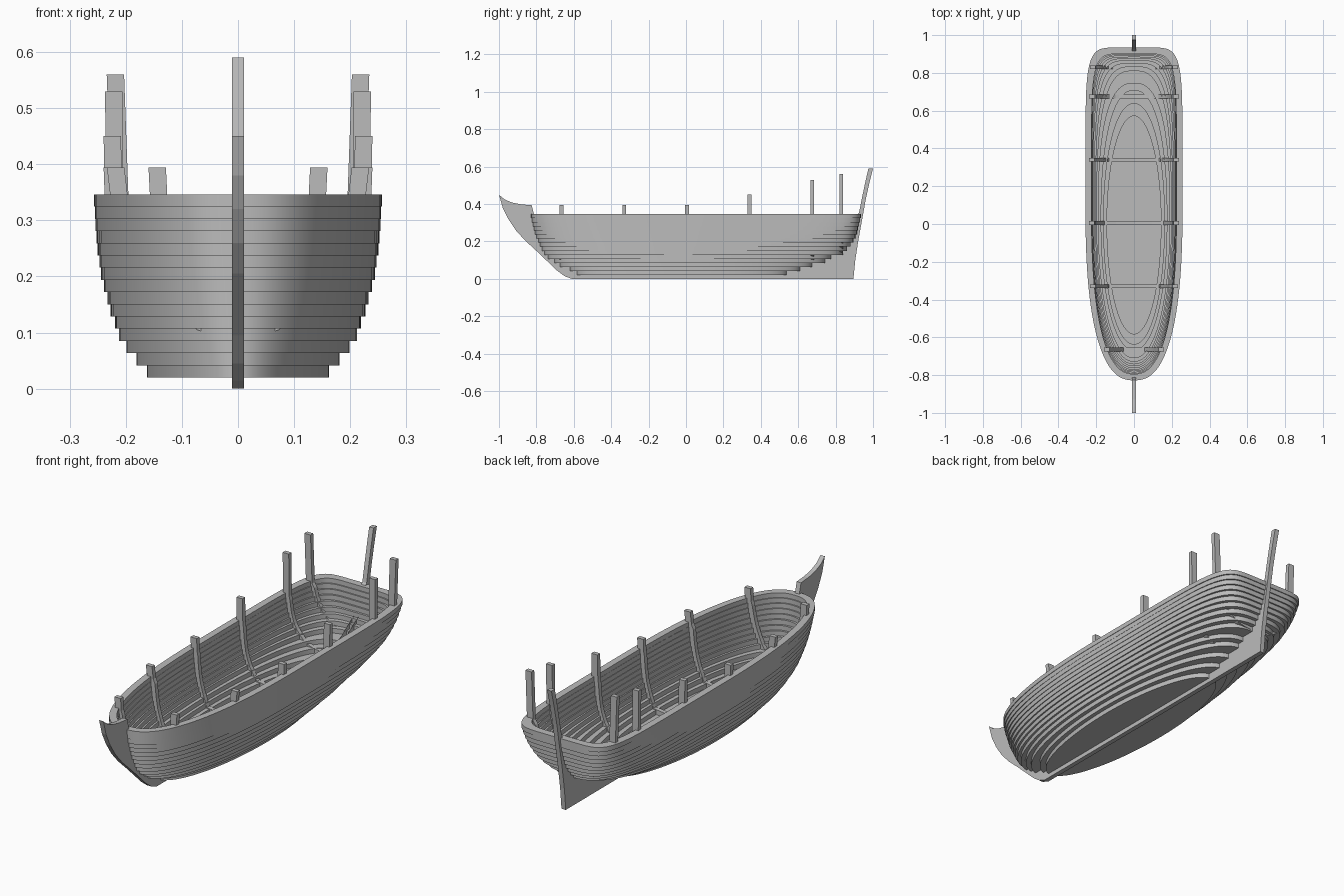
import bpy, bmesh, math

if "Cube" in bpy.data.objects:
    bpy.data.objects.remove(bpy.data.objects["Cube"], do_unlink=True)

grey = bpy.data.materials.new("plain_grey")
grey.use_nodes = True
grey.diffuse_color = (0.5, 0.5, 0.5, 1)
grey.node_tree.nodes["Principled BSDF"].inputs["Base Color"].default_value = (0.5, 0.5, 0.5, 1)

# Hull lines: half width, bow end and stern end of each stacked layer
WIDTH = [.162, .181, .199, .212, .219, .227, .233, .239, .244, .247, .25, .252, .254, .255, .257]
BOW = [.585, .62, .674, .705, .738, .757, .77, .78, .79, .80, .807, .813, .819, .824, .828]
STERN = [.54, .61, .675, .745, .775, .84, .862, .88, .895, .905, .913, .92, .926, .931, .935]
STERN_POWER = [2, 2, 2.1, 2.3, 2.6, 2.9, 3.3, 3.8, 4.3, 4.8, 5.3, 5.8, 6.2, 6.6, 7]
LAYERS = len(WIDTH)
BASE, RAIL = 0.02, 0.346
STEP = (RAIL - BASE) / LAYERS


def level(k):
    return BASE + k * STEP


def centre(k):
    return 0.1 * k / (LAYERS - 1)


def bow_power(k):
    return 2 + 0.5 * k / (LAYERS - 1)


def outline(k, inset=0.0, count=112):
    """Layer plan: a blunt curve aft joined to a finer one forward."""
    points = []
    for i in range(count):
        a = 2 * math.pi * i / count
        c, s = math.cos(a), math.sin(a)
        aft = s >= 0
        n = STERN_POWER[k] if aft else bow_power(k)
        reach = (STERN[k] - centre(k) if aft else BOW[k] + centre(k)) - inset
        x = math.copysign(abs(c) ** (2 / n), c) * (WIDTH[k] - inset)
        y = math.copysign(abs(s) ** (2 / n), s) * reach + centre(k)
        points.append((x, y))
    return points


def half_width(k, y):
    aft = y >= centre(k)
    n = STERN_POWER[k] if aft else bow_power(k)
    t = abs(y - centre(k)) / (STERN[k] - centre(k) if aft else BOW[k] + centre(k))
    return WIDTH[k] * (1 - t ** n) ** (1 / n) if t < 1 else 0


def finish(bm, name, smooth=False):
    bmesh.ops.recalc_face_normals(bm, faces=bm.faces[:])
    mesh = bpy.data.meshes.new(name)
    bm.to_mesh(mesh)
    bm.free()
    mesh.materials.append(grey)
    obj = bpy.data.objects.new(name, mesh)
    bpy.context.collection.objects.link(obj)
    if smooth:
        bpy.ops.object.select_all(action='DESELECT')
        obj.select_set(True)
        bpy.context.view_layer.objects.active = obj
        bpy.ops.object.shade_smooth_by_angle(angle=math.radians(30))
    return obj


def loop(bm, points, z):
    return [bm.verts.new((x, y, z)) for x, y in points]


def bridge(bm, a, b):
    for i in range(len(a)):
        j = (i + 1) % len(a)
        bm.faces.new((a[i], a[j], b[j], b[i]))


def plate(name, profile, thickness=0.022):
    """Flat plate on the centreline from a (y, z) profile."""
    bm = bmesh.new()
    sides = [[bm.verts.new((x, y, z)) for y, z in profile]
             for x in (-thickness / 2, thickness / 2)]
    bridge(bm, *sides)
    caps = [bm.faces.new(s) for s in sides]
    bmesh.ops.triangulate(bm, faces=caps)
    return finish(bm, name)


# Hull layers: two solid floor boards, then open rings
for k in range(LAYERS):
    bm = bmesh.new()
    outer = [loop(bm, outline(k), level(k + d)) for d in (0, 1)]
    bridge(bm, *outer)
    if k < 2:
        for ring in outer:
            bm.faces.new(ring)
    else:
        inset = 0.038 if k < 5 else 0.03
        inner = [loop(bm, outline(k - 1, inset), level(k + d)) for d in (0, 1)]
        bridge(bm, *inner)
        for o, i in zip(outer, inner):
            bridge(bm, o, i)
    finish(bm, f"hull_layer_{k + 1}", smooth=True)


# Ribs: curved frames following the inside of the hull up to free posts
def rib(name, y, top_x, top_z, depth=0.02):
    side = []
    for k in range(2, LAYERS):
        w = half_width(k, y) - 0.037
        if w > 0.03 and half_width(k - 1, y) > 0.05:
            side.append((w, level(k + 0.5)))
    side = [(0, side[0][1] - 0.012), (side[0][0] * 0.6, side[0][1] - 0.008)] + side
    side[-1] = ((side[-1][0] + top_x) / 2, side[-1][1])
    side += [(top_x, top_z)]
    path = [(-x, z) for x, z in side[:0:-1]] + side
    bm = bmesh.new()
    rings = []
    for i, (x, z) in enumerate(path):
        px, pz = path[max(i - 1, 0)]
        qx, qz = path[min(i + 1, len(path) - 1)]
        dx, dz = qx - px, qz - pz
        if i in (0, len(path) - 1):
            dx, dz = 0, (-1 if i == 0 else 1)
        r = 0.0155 / math.hypot(dx, dz)
        rings.append([bm.verts.new((x + s * dz * r, y + t * depth / 2, z - s * dx * r))
                      for s, t in ((-1, -1), (1, -1), (1, 1), (-1, 1))])
    for a, b in zip(rings, rings[1:]):
        bridge(bm, a, b)
    bm.faces.new(rings[0])
    bm.faces.new(rings[-1])
    finish(bm, name)


RIBS = [(-.665, .144, .394), (-.33, .218, .394), (.005, .224, .394),
        (.34, .224, .45), (.675, .2215, .53), (.83, .2185, .56)]
for n, (y, x, z) in enumerate(RIBS):
    rib(f"rib_{n + 1}", y, x, z)


# Stem: curved cutwater at the bow, its inner edge stepped into the hull wall
def steps(ends, sign, inset):
    return [(sign * (e - inset), level(k + d)) for k, e in enumerate(ends) for d in (0, 1)]


front_edge = [(-.61, 0), (-.65, .015), (-.69, .045), (-.74, .095), (-.80, .15), (-.86, .205),
              (-.91, .26), (-.95, .32), (-.98, .38), (-1, .45)]
top_edge = [(-.97, .425), (-.93, .408), (-.88, .398), (-.825, .394)]
plate("stem", front_edge + top_edge + steps(BOW, -1, .015)[::-1] + [(-.57, 0)])

# Keel along the bottom
plate("keel", [(-.6, 0), (.53, 0), (.53, .03), (-.6, .03)])

# Skeg and raked sternpost
aft_edge = [(.895, 0), (.905, .1), (.922, .21), (.947, .346), (.96, .42), (.98, .51), (1, .59)]
fore_edge = [(.975, .59), (.957, .51), (.938, .42), (.925, .355)]
plate("skeg_and_sternpost", [(.52, 0)] + aft_edge + fore_edge + steps(STERN, 1, .018)[::-1])
